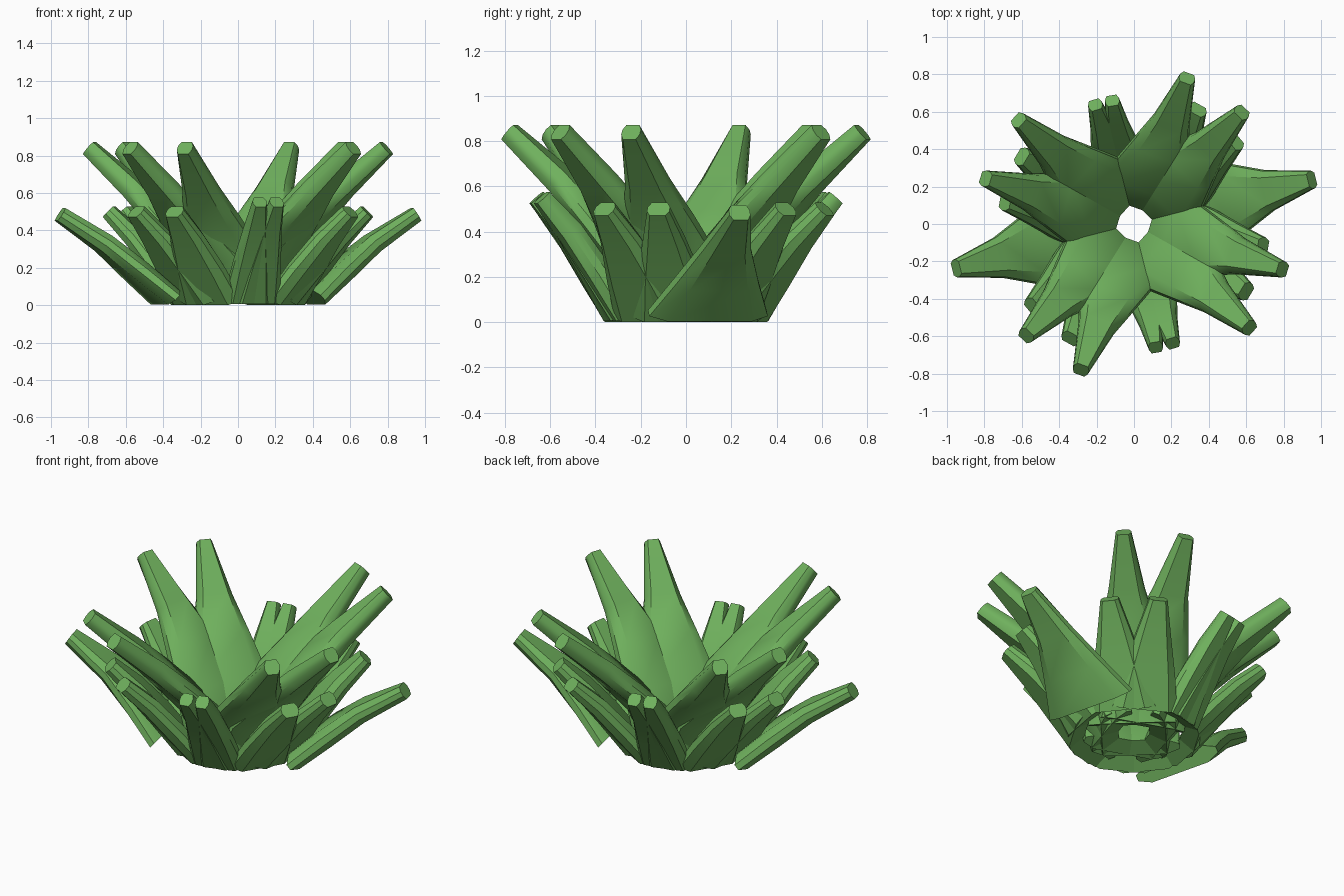
import bpy, bmesh, math
from mathutils import Vector

if "Cube" in bpy.data.objects:
    bpy.data.objects.remove(bpy.data.objects["Cube"])

green = bpy.data.materials.new("leaf_green")
green.diffuse_color = (0.16, 0.44, 0.11, 1)
green.use_nodes = True
green.node_tree.nodes["Principled BSDF"].inputs["Base Color"].default_value = green.diffuse_color

# Flattened octagonal cross-section (half-width, half-thickness factors)
SECTION = [(-1, -0.35), (-0.7, -1), (0.7, -1), (1, -0.35),
           (1, 0.35), (0.7, 1), (-0.7, 1), (-1, 0.35)]


def leaf(name, angle, stations):
    """Loft a leaf; stations are (radius, height, width, thickness)."""
    a = math.radians(angle)
    out = Vector((math.cos(a), math.sin(a), 0))
    side = Vector((-math.sin(a), math.cos(a), 0))
    up = Vector((0, 0, 1))
    centres = [out * s[0] + up * s[1] for s in stations]
    bm = bmesh.new()
    rings = []
    for i, (r, z, w, t) in enumerate(stations):
        lo, hi = max(i - 1, 0), min(i + 1, len(stations) - 1)
        tangent = (centres[hi] - centres[lo]).normalized()
        normal = tangent.cross(side).normalized()
        ring = []
        for u, v in SECTION:
            p = centres[i] + side * (u * w / 2) + normal * (v * t / 2)
            p.z = max(p.z, 0)
            ring.append(bm.verts.new(p))
        rings.append(ring)
    n = len(SECTION)
    for A, B in zip(rings, rings[1:]):
        for k in range(n):
            bm.faces.new((A[k], A[(k + 1) % n], B[(k + 1) % n], B[k]))
    bm.faces.new(rings[0][::-1])
    bm.faces.new(rings[-1])
    bmesh.ops.recalc_face_normals(bm, faces=bm.faces[:])
    me = bpy.data.meshes.new(name)
    bm.to_mesh(me)
    bm.free()
    me.materials.append(green)
    ob = bpy.data.objects.new(name, me)
    bpy.context.collection.objects.link(ob)
    bpy.ops.object.select_all(action='DESELECT')
    ob.select_set(True)
    bpy.context.view_layer.objects.active = ob
    bpy.ops.object.shade_smooth_by_angle(angle=math.radians(35))


UPPER = [(0.13, 0.03, 0.48, 0.10), (0.23, 0.26, 0.46, 0.12),
         (0.42, 0.46, 0.32, 0.12), (0.58, 0.62, 0.20, 0.11),
         (0.83, 0.84, 0.085, 0.085)]
LOWER = [(0.30, 0.03, 0.36, 0.10), (0.42, 0.19, 0.29, 0.11),
         (0.56, 0.36, 0.19, 0.10), (0.70, 0.50, 0.10, 0.08)]
NARROW = [(0.31, 0.03, 0.26, 0.10), (0.42, 0.22, 0.20, 0.11),
          (0.54, 0.40, 0.13, 0.10), (0.67, 0.55, 0.075, 0.075)]
LONG = [(0.40, 0.04, 0.54, 0.10), (0.56, 0.18, 0.38, 0.11),
        (0.74, 0.33, 0.22, 0.10), (0.98, 0.485, 0.095, 0.08)]

# Every leaf has a partner half a turn around the plant
for label, angles, shape in (
        ("upper_leaf", (46, 70, 138, 163), UPPER),
        ("lower_leaf", (39, 61, 149, 170), LOWER),
        ("narrow_leaf", (100, 108), NARROW),
        ("long_leaf", (14,), LONG)):
    for ang in angles:
        for turn in (0, 180):
            leaf(f"{label}_{ang + turn}", ang + turn, shape)
